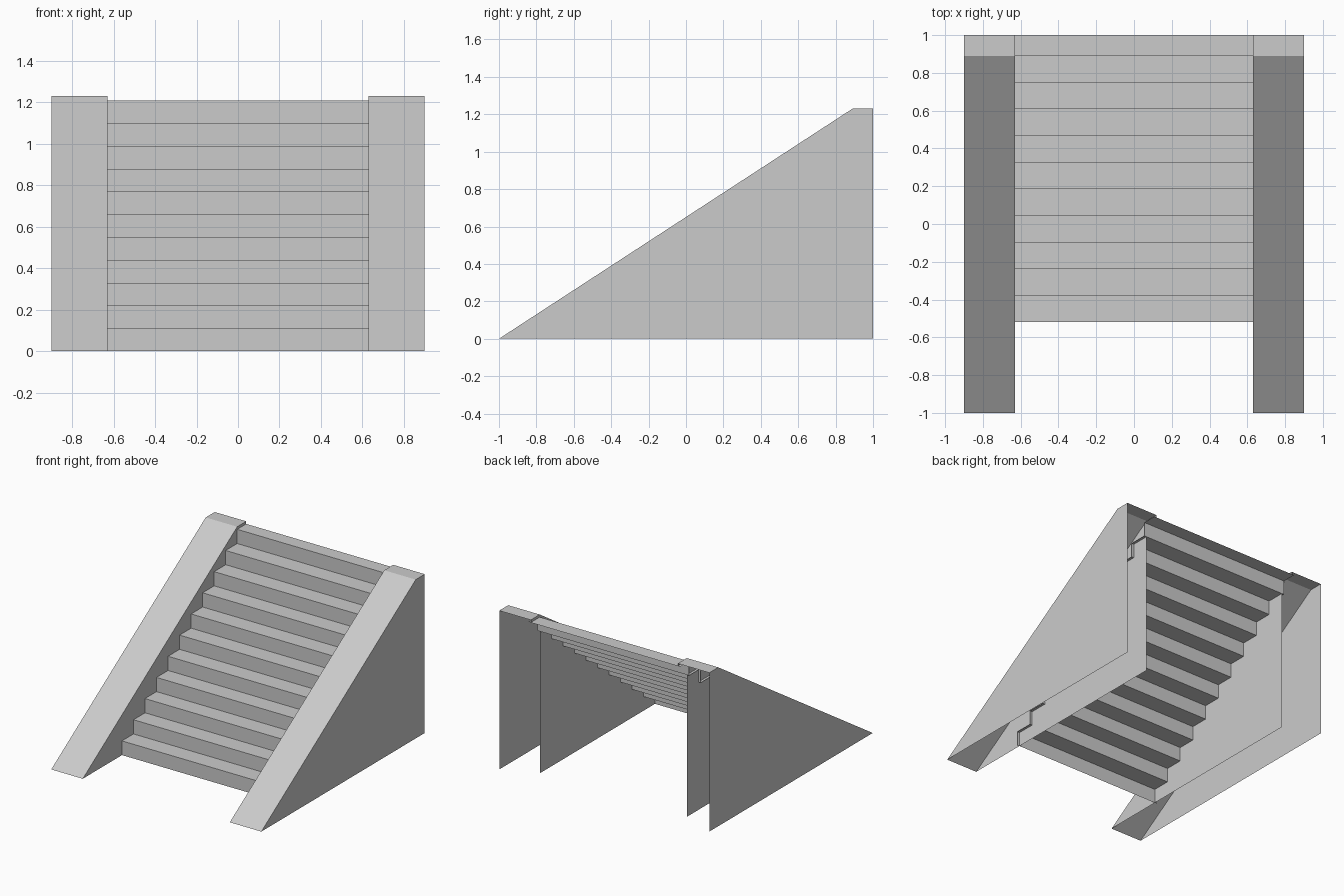
import bpy

if "Cube" in bpy.data.objects:
    bpy.data.objects.remove(bpy.data.objects["Cube"])


def sheet(name, profile, x0, x1):
    """Sweep an open (y, z) profile across x as a thin open surface."""
    n = len(profile)
    verts = [(x, y, z) for x in (x0, x1) for y, z in profile]
    faces = [(i, i + n, i + n + 1, i + 1) for i in range(n - 1)]
    return make(name, verts, faces)


def panel(name, profile, x):
    """Flat side plate from a (y, z) outline."""
    return make(name, [(x, y, z) for y, z in profile], [tuple(range(len(profile)))])


def make(name, verts, faces):
    mesh = bpy.data.meshes.new(name)
    mesh.from_pydata(verts, [], faces)
    mesh.update()
    ob = bpy.data.objects.new(name, mesh)
    bpy.context.collection.objects.link(ob)
    return ob


INNER, OUTER = 0.63, 0.90
TOP, CAP_Y = 1.23, 0.89
STEPS, FIRST_Y, STAIR_TOP = 11, -0.52, 1.21

# stair ribbon: alternating risers and treads, ends poke just through the walls
run = (CAP_Y - FIRST_Y) / (STEPS - 1)
rise = STAIR_TOP / STEPS
stairs = [(FIRST_Y, 0.0)]
for i in range(STEPS):
    y, z = FIRST_Y + i * run, (i + 1) * rise
    stairs += [(y, z), (1.0 if i == STEPS - 1 else y + run, z)]
sheet("stairs", stairs, -INNER - 0.02, INNER + 0.02)

# side walls: open underneath and at the back
for side, s in (("left", -1), ("right", 1)):
    sheet(side + "_wall_top", [(-1, 0), (CAP_Y, TOP), (1, TOP)],
          min(s * INNER, s * OUTER), max(s * INNER, s * OUTER))
    outer = [(-1, 0), (1, 0), (1, TOP), (CAP_Y, TOP)]
    inner = [(-1, 0), (CAP_Y, 0), (CAP_Y, TOP)]
    lip = [(CAP_Y, STAIR_TOP), (1, STAIR_TOP), (1, TOP), (CAP_Y, TOP)]
    # outward plates face +x on the right, the inner ones face the stairs
    panel(side + "_outer_wall", outer if s > 0 else outer[::-1], s * OUTER)
    panel(side + "_inner_wall", inner if s < 0 else inner[::-1], s * INNER)
    panel(side + "_cap_lip", lip if s < 0 else lip[::-1], s * INNER)
